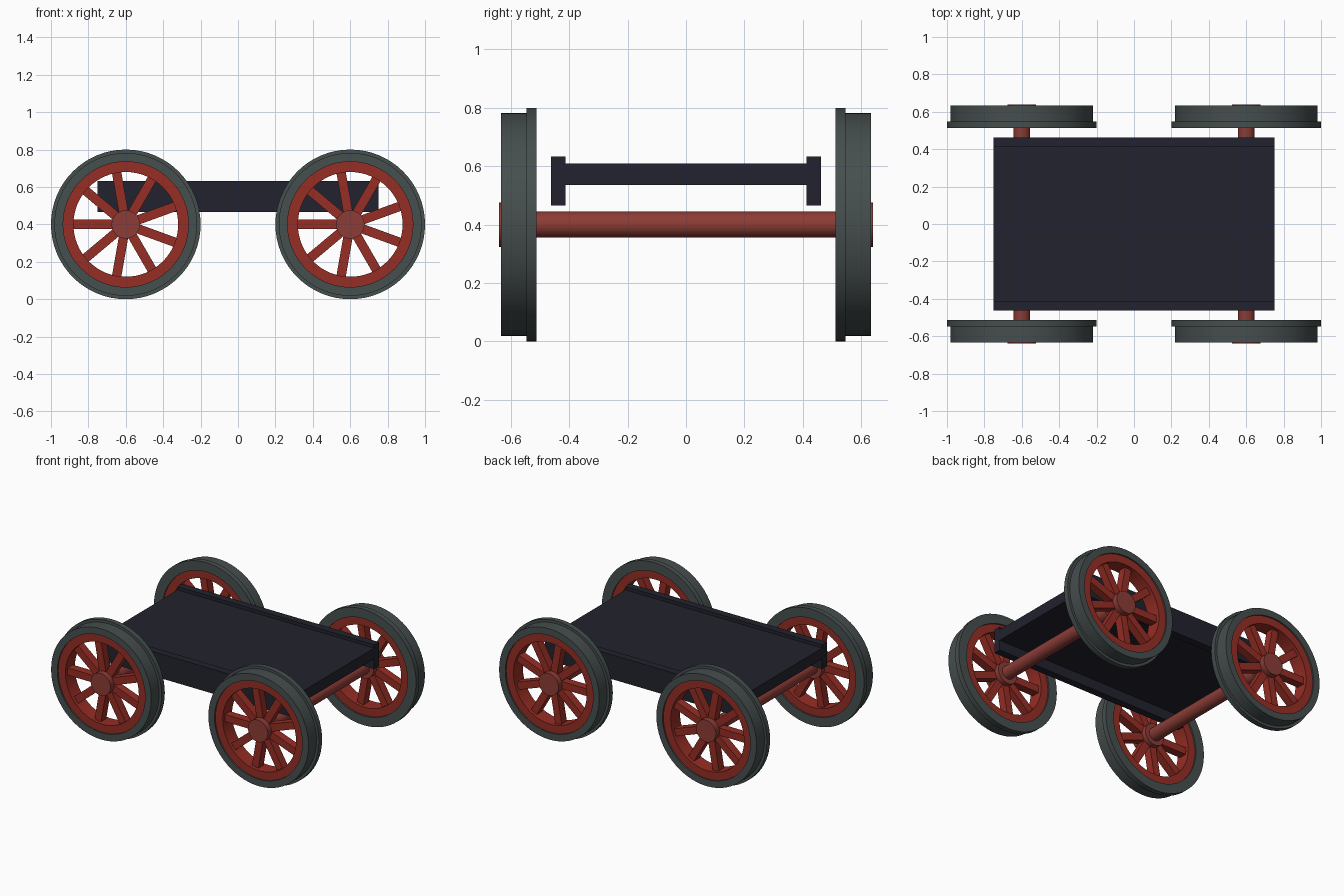
import bpy, bmesh, math
from mathutils import Matrix, Vector

if "Cube" in bpy.data.objects:
    bpy.data.objects.remove(bpy.data.objects["Cube"])


def srgb(*c):
    return [((v / 255 + 0.055) / 1.055) ** 2.4 for v in c] + [1]


def material(name, *c):
    m = bpy.data.materials.new(name)
    m.diffuse_color = srgb(*c)
    m.use_nodes = True
    m.node_tree.nodes["Principled BSDF"].inputs["Base Color"].default_value = m.diffuse_color
    return m


NAVY = material("dark navy", 34, 34, 46)
GREY = material("iron grey", 70, 78, 78)
RED = material("wheel red", 150, 45, 36)
DULL = material("dull red", 140, 60, 54)
WHEEL_X, WHEEL_Z = 0.6, 0.4


def finish(name, bm, mat, smooth=True):
    bmesh.ops.recalc_face_normals(bm, faces=bm.faces)
    me = bpy.data.meshes.new(name)
    bm.to_mesh(me)
    bm.free()
    me.materials.append(mat)
    ob = bpy.data.objects.new(name, me)
    bpy.context.collection.objects.link(ob)
    if smooth:
        bpy.ops.object.select_all(action='DESELECT')
        ob.select_set(True)
        bpy.context.view_layer.objects.active = ob
        bpy.ops.object.shade_smooth_by_angle(angle=math.radians(30))
    return ob


def lathe(name, profile, mat, x, side, steps=64):
    """Spin a closed (radius, y) profile about the wheel axis."""
    bm = bmesh.new()
    rings = []
    for i in range(steps):
        a = 2 * math.pi * i / steps
        rings.append([bm.verts.new((x + r * math.cos(a), side * y, WHEEL_Z + r * math.sin(a)))
                      for r, y in profile])
    n = len(profile)
    for i in range(steps):
        p, q = rings[i], rings[(i + 1) % steps]
        for j in range(n):
            k = (j + 1) % n
            bm.faces.new((p[j], p[k], q[k], q[j]))
    return finish(name, bm, mat)


def rod(name, radius, y0, y1, mat, x, steps=32):
    bm = bmesh.new()
    m = Matrix.Translation((x, (y0 + y1) / 2, WHEEL_Z)) @ Matrix.Rotation(math.pi / 2, 4, 'X')
    bmesh.ops.create_cone(bm, cap_ends=True, segments=steps, radius1=radius,
                          radius2=radius, depth=abs(y1 - y0), matrix=m)
    return finish(name, bm, mat)


def add_box(bm, lo, hi, matrix=Matrix()):
    lo, hi = Vector(lo), Vector(hi)
    bmesh.ops.create_cube(bm, size=1, matrix=matrix @ Matrix.Translation((lo + hi) / 2)
                          @ Matrix.Diagonal((*(hi - lo), 1)))


def box(name, lo, hi, mat):
    bm = bmesh.new()
    add_box(bm, lo, hi)
    return finish(name, bm, mat, False)


# Frame: deck between two side rails
box("deck", (-0.75, -0.412, 0.535), (0.75, 0.412, 0.61), NAVY)
for side, label in ((-1, "front"), (1, "back")):
    y = sorted((side * 0.412, side * 0.463))
    box(label + "_rail", (-0.75, y[0], 0.465), (0.75, y[1], 0.633), NAVY)

for x, end in ((-WHEEL_X, "left"), (WHEEL_X, "right")):
    rod(end + "_axle", 0.045, -0.52, 0.52, DULL, x)
    for side, label in ((-1, "front"), (1, "back")):
        tag = f"{label}_{end}_"
        # Flanged tyre
        lathe(tag + "tyre", [(0.335, 0.512), (0.4, 0.512), (0.4, 0.547), (0.382, 0.547),
                             (0.382, 0.634), (0.335, 0.634)], GREY, x, side)
        # Rim inside the tyre
        lathe(tag + "rim", [(0.28, 0.522), (0.337, 0.522), (0.337, 0.624), (0.28, 0.624)],
              RED, x, side)
        rod(tag + "hub", 0.076, side * 0.512, side * 0.64, DULL, x)
        # Nine spokes, one pointing straight left
        bm = bmesh.new()
        y = sorted((side * 0.545, side * 0.601))
        for k in range(9):
            turn = Matrix.Translation((x, 0, WHEEL_Z)) @ Matrix.Rotation(
                math.pi + k * 2 * math.pi / 9, 4, 'Y')
            add_box(bm, (0.05, y[0], -0.025), (0.29, y[1], 0.025), turn)
        finish(tag + "spokes", bm, RED, False)
